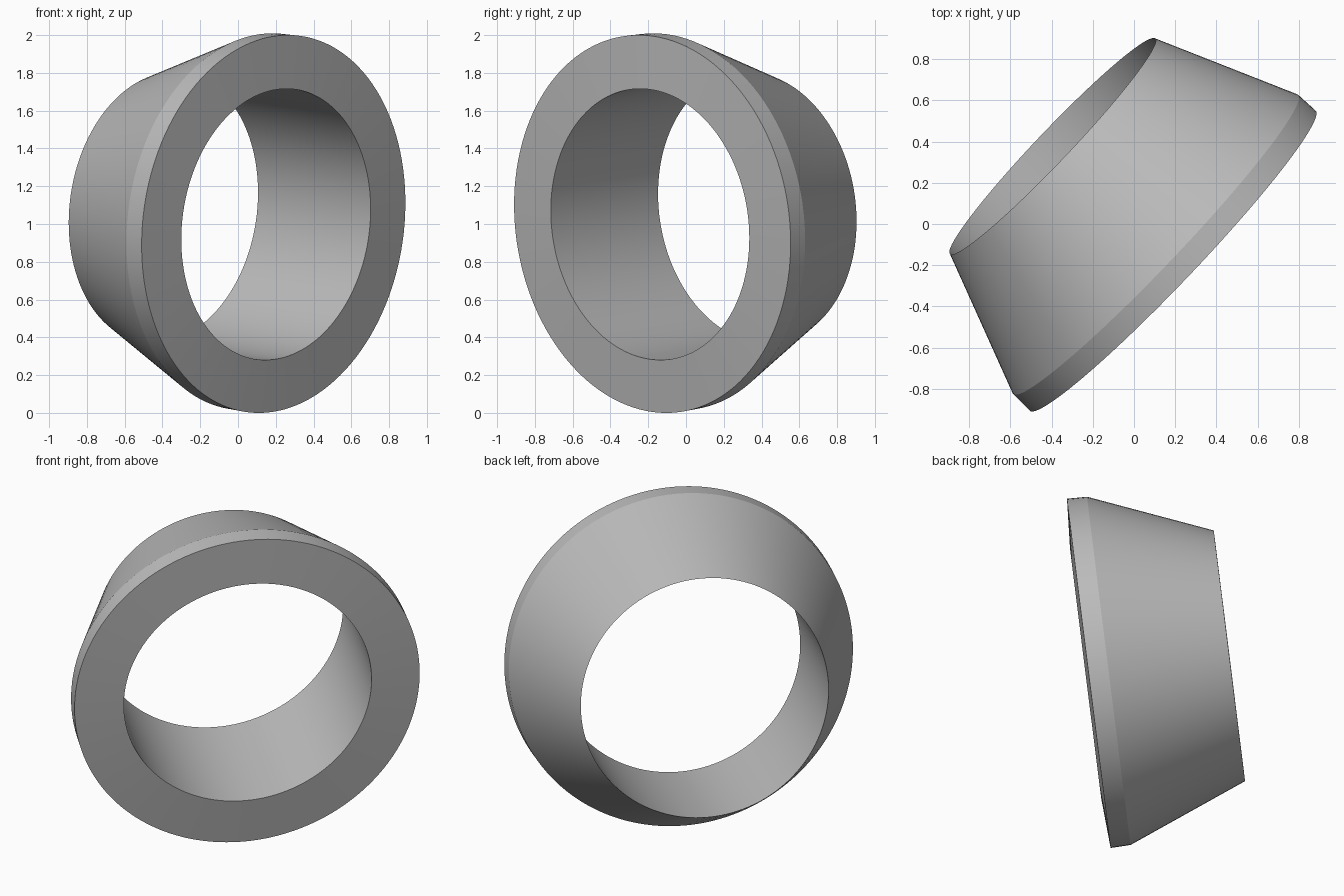
import bpy, bmesh, math
from mathutils import Vector, Matrix

cube = bpy.data.objects.get("Cube")
if cube:
    bpy.data.objects.remove(cube, do_unlink=True)

# Single plain grey material
grey = bpy.data.materials.new("plain grey")
grey.use_nodes = True
color = (0.5, 0.5, 0.5, 1.0)
grey.diffuse_color = color
grey.node_tree.nodes["Principled BSDF"].inputs["Base Color"].default_value = color

# Ring section as (radius, depth): bore, gently domed face, short rim, taper to a knife edge
BORE = 0.722
PROFILE = [(BORE, -0.018), (1.006, 0.0), (1.003, 0.115), (BORE, 0.81)]
SEGMENTS = 128

bm = bmesh.new()
loops = []
for radius, depth in PROFILE:
    loops.append([bm.verts.new((radius * math.cos(a), radius * math.sin(a), -depth))
                  for a in (math.tau * i / SEGMENTS for i in range(SEGMENTS))])
for k, loop in enumerate(loops):
    after = loops[(k + 1) % len(loops)]
    for i in range(SEGMENTS):
        j = (i + 1) % SEGMENTS
        bm.faces.new((loop[i], after[i], after[j], loop[j]))
bmesh.ops.recalc_face_normals(bm, faces=bm.faces)

# Turn the wide face towards the front left, leaning slightly down
facing = Vector((0.72, -0.686, -0.107)).normalized()
turn = facing.to_track_quat("Z", "Y").to_matrix().to_4x4()
bmesh.ops.transform(bm, matrix=Matrix.Translation((0.188, -0.178, 1.0)) @ turn, verts=bm.verts)

mesh = bpy.data.meshes.new("tapered_ring")
bm.to_mesh(mesh)
bm.free()
mesh.materials.append(grey)
ring = bpy.data.objects.new("tapered_ring", mesh)
bpy.context.collection.objects.link(ring)

# Smooth walls with crisp rims
bpy.ops.object.select_all(action="DESELECT")
ring.select_set(True)
bpy.context.view_layer.objects.active = ring
bpy.ops.object.shade_smooth_by_angle(angle=math.radians(15))
